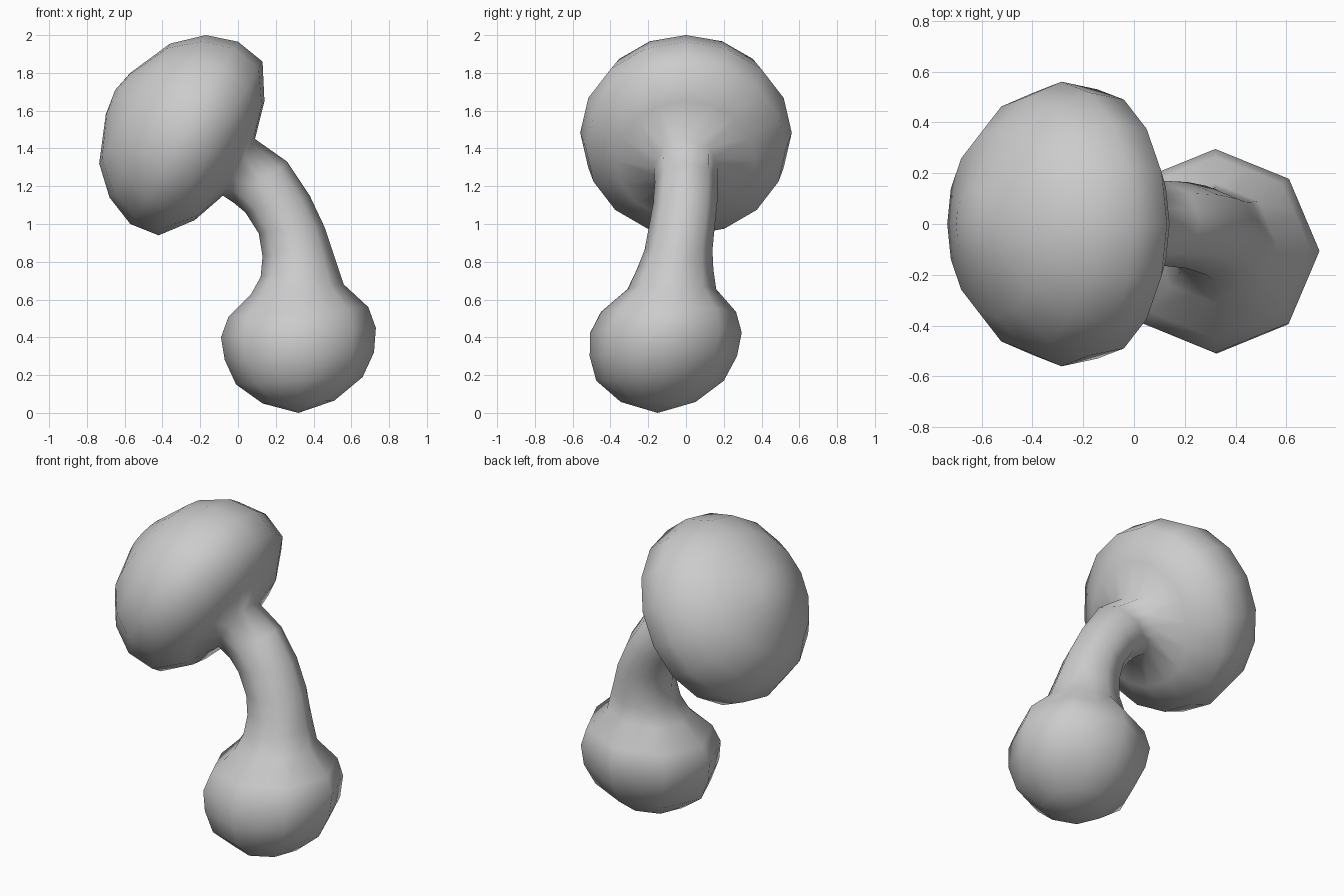
import bpy, bmesh
from math import cos, sin, pi
from mathutils import Vector

if "Cube" in bpy.data.objects:
    bpy.data.objects.remove(bpy.data.objects["Cube"])

N = 16
# Cross-sections: left x, z, right x, z, y min, y max
base_and_stem = [
    (.13, .05, .51, .065, -.345, .05), (-.01, .15, .66, .19, -.475, .20),
    (-.07, .28, .72, .32, -.51, .27), (-.09, .40, .73, .45, -.507, .295),
    (-.05, .51, .69, .56, -.45, .265), (.07, .63, .56, .68, -.31, .16),
    (.12, .72, .52, .80, -.26, .145), (.13, .83, .49, .89, -.22, .14),
    (.11, .95, .46, .98, -.20, .15), (.04, 1.06, .38, 1.15, -.175, .165),
    (-.02, 1.11, .26, 1.33, -.165, .17), (-.08, 1.15, .09, 1.45, -.17, .17)]
cap = [
    (-.23, 1.02, .14, 1.65, -.37, .37), (-.42, .94, .13, 1.86, -.53, .53),
    (-.57, 1.0, 0, 1.965, -.56, .56), (-.68, 1.14, -.17, 2.0, -.50, .50),
    (-.735, 1.32, -.36, 1.955, -.365, .365), (-.70, 1.58, -.57, 1.80, -.14, .14)]

bm = bmesh.new()


def ring(s, octagon):
    """Tilted elliptical ring; octagonal rings have flattened midpoints."""
    xl, zl, xr, zr, y0, y1 = s
    c = Vector(((xl + xr) / 2, (y0 + y1) / 2, (zl + zr) / 2))
    u = Vector(((xr - xl) / 2, 0, (zr - zl) / 2))
    v = Vector((0, (y1 - y0) / 2, 0))
    out = []
    for i in range(N):
        k = cos(pi / 8) if octagon and i % 2 else 1
        a = 2 * pi * i / N
        out.append(bm.verts.new(c + k * (u * cos(a) + v * sin(a))))
    return out


rings = [ring(s, True) for s in base_and_stem] + [ring(s, False) for s in cap]

# Skin between neighbouring rings
for a, b in zip(rings, rings[1:]):
    for i in range(N):
        j = (i + 1) % N
        bm.faces.new((a[i], a[j], b[j], b[i]))

# Close the bottom of the base and the crown of the cap
for r, p in ((rings[0], (.32, -.15, 0)), (rings[-1], (-.65, 0, 1.71))):
    tip = bm.verts.new(p)
    for i in range(N):
        bm.faces.new((r[i], r[(i + 1) % N], tip))

bmesh.ops.recalc_face_normals(bm, faces=bm.faces)
for f in bm.faces:
    f.smooth = True

mesh = bpy.data.meshes.new("bent_mushroom")
bm.to_mesh(mesh)
bm.free()
obj = bpy.data.objects.new("bent_mushroom", mesh)
bpy.context.collection.objects.link(obj)
